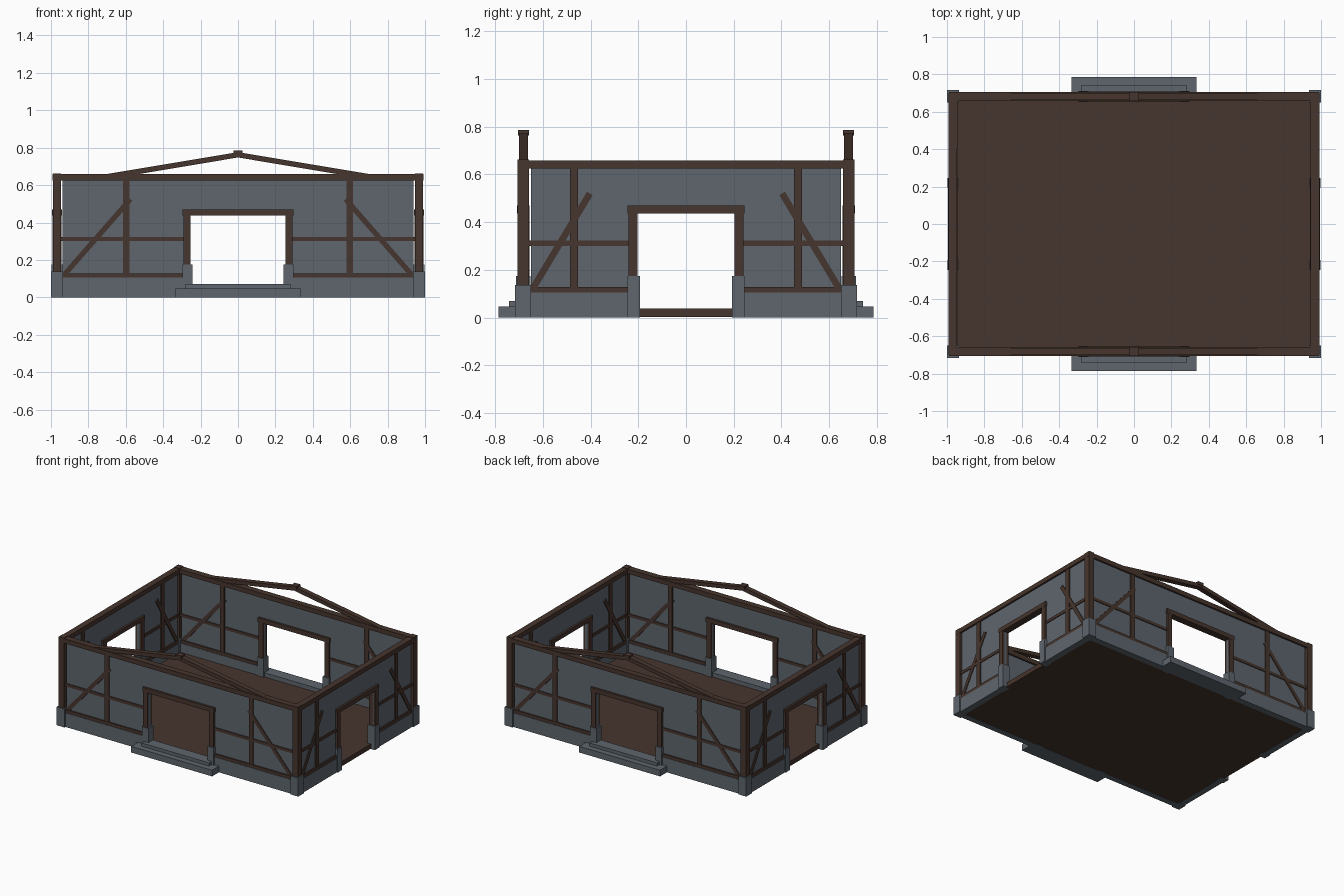
import bpy, bmesh, math
from mathutils import Matrix, Vector

if "Cube" in bpy.data.objects:
    bpy.data.objects.remove(bpy.data.objects["Cube"])


def mat(name, col):
    m = bpy.data.materials.new(name)
    m.diffuse_color = (*col, 1)
    m.use_nodes = True
    m.node_tree.nodes["Principled BSDF"].inputs["Base Color"].default_value = m.diffuse_color
    return m


WOOD = mat("dark_timber", (0.062, 0.035, 0.026))
STONE = mat("slate_stone", (0.112, 0.133, 0.155))


def box(name, lo, hi, m, xf=Matrix()):
    """Box between two corners, then placed by a transform."""
    lo, hi = Vector(lo), Vector(hi)
    bm = bmesh.new()
    bmesh.ops.create_cube(bm, size=1)
    bmesh.ops.transform(bm, verts=bm.verts, matrix=xf @ Matrix.Translation((lo + hi) / 2)
                        @ Matrix.Diagonal((*(hi - lo), 1)))
    me = bpy.data.meshes.new(name)
    bm.to_mesh(me)
    bm.free()
    me.materials.append(m)
    ob = bpy.data.objects.new(name, me)
    bpy.context.collection.objects.link(ob)
    return ob


def bar(name, a, b, width, depth, xf):
    """Sloping timber in the wall plane from a to b, given as (u, z)."""
    du, dz = b[0] - a[0], b[1] - a[1]
    h = math.hypot(du, dz) / 2
    r = Matrix.Translation(((a[0] + b[0]) / 2, 0, (a[1] + b[1]) / 2)) \
        @ Matrix.Rotation(-math.atan2(dz, du), 4, 'Y')
    box(name, (-h, -depth / 2, -width / 2), (h, depth / 2, width / 2), WOOD, xf @ r)


def wall(tag, xf, post, panel, stud, door, brace):
    """One wall: u along the wall, outside is -v, v = 0 is the wall centre."""
    for s in (-1, 1):
        def part(name, u0, u1, d, z0, z1, m):
            box(f"{tag}_{name}", (min(s*u0, s*u1), -d, z0), (max(s*u0, s*u1), d, z1), m, xf)
        part("panel", door, panel, 0.010, 0.10, 0.63, STONE)
        part("plinth", door + 0.03, post, 0.023, 0, 0.105, STONE)
        part("sill", door + 0.03, post, 0.020, 0.103, 0.128, WOOD)
        part("mid_rail", door + 0.02, post, 0.016, 0.30, 0.322, WOOD)
        part("stud", stud - 0.017, stud + 0.017, 0.018, 0.12, 0.63, WOOD)
        part("door_jamb", door, door + 0.037, 0.025, 0.17, 0.44, WOOD)
        part("door_base", door - 0.011, door + 0.042, 0.030, 0, 0.175, STONE)
        bar(f"{tag}_brace", (s*brace[0], brace[1]), (s*brace[2], brace[3]), 0.028, 0.032, xf)
    box(f"{tag}_over_door_panel", (-door, -0.010, 0.44), (door, 0.010, 0.63), STONE, xf)
    box(f"{tag}_lintel", (-door - 0.042, -0.026, 0.437), (door + 0.042, 0.026, 0.47), WOOD, xf)
    box(f"{tag}_top_beam", (-post - 0.04, -0.023, 0.624), (post + 0.04, 0.023, 0.658), WOOD, xf)


# floor
box("floor", (-0.965, -0.68, 0.002), (0.965, 0.68, 0.037), WOOD)

# long and short walls, gables and steps
for tag, ang in (("front", 0), ("back", math.pi)):
    xf = Matrix.Rotation(ang, 4, 'Z') @ Matrix.Translation((0, -0.682, 0))
    wall(tag, xf, 0.947, 0.937, 0.597, 0.255, (0.925, 0.125, 0.575, 0.525))
    for s in (-1, 1):
        bar(f"{tag}_rafter", (s * 0.70, 0.645), (0, 0.762), 0.028, 0.038, xf)
    box(f"{tag}_ridge_cap", (-0.023, -0.023, 0.762), (0.023, 0.023, 0.785), WOOD, xf)
    box(f"{tag}_lower_step", (-0.335, -0.103, 0), (0.335, 0.02, 0.046), STONE, xf)
    box(f"{tag}_upper_step", (-0.28, -0.06, 0.046), (0.28, 0.023, 0.07), STONE, xf)
for tag, ang in (("right", math.pi / 2), ("left", -math.pi / 2)):
    xf = Matrix.Rotation(ang, 4, 'Z') @ Matrix.Translation((0, -0.968, 0))
    wall(tag, xf, 0.66, 0.65, 0.47, 0.204, (0.64, 0.125, 0.403, 0.52))

# corner posts on stone blocks
for sx in (-1, 1):
    for sy in (-1, 1):
        xf = Matrix.Translation((sx * 0.968, sy * 0.683, 0))
        box("corner_post", (-0.022, -0.024, 0.13), (0.022, 0.024, 0.662), WOOD, xf)
        box("corner_stone", (-0.032, -0.033, 0), (0.032, 0.033, 0.137), STONE, xf)
